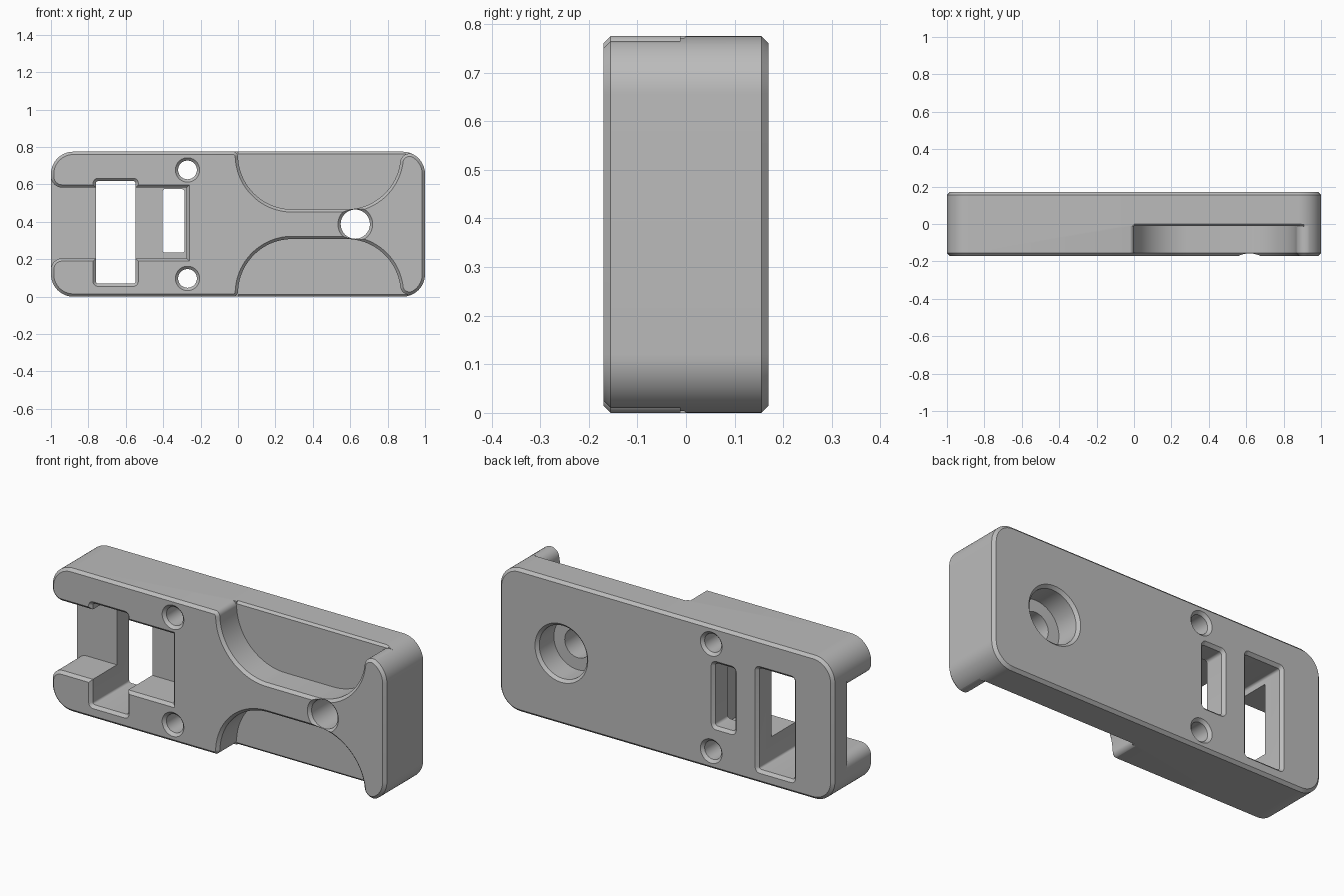
import bpy, bmesh, math

if "Cube" in bpy.data.objects:
    bpy.data.objects.remove(bpy.data.objects["Cube"])

H, D, C = 0.775, 0.17, 0.015      # height, half depth, chamfer
MID = H / 2


def arc(cx, cz, r, a0, a1, n=16):
    return [(cx + r * math.cos(math.radians(a0 + (a1 - a0) * i / n)),
             cz + r * math.sin(math.radians(a0 + (a1 - a0) * i / n))) for i in range(n + 1)]


def circle(cx, cz, r, n=48):
    return arc(cx, cz, r, 0, 360 - 360 / n, n - 1)


def rounded(x0, x1, z0, z1, r, n=12):
    return (arc(x1 - r, z1 - r, r, 0, 90, n) + arc(x0 + r, z1 - r, r, 90, 180, n)
            + arc(x0 + r, z0 + r, r, 180, 270, n) + arc(x1 - r, z0 + r, r, 270, 360, n))


def offset(pts, d):
    """Move a counter-clockwise outline outward by d with mitred corners."""
    out = []
    for i, (x, z) in enumerate(pts):
        ax, az = pts[i - 1]
        bx, bz = pts[(i + 1) % len(pts)]
        l1, l2 = math.hypot(x - ax, z - az), math.hypot(bx - x, bz - z)
        n1 = ((z - az) / l1, -(x - ax) / l1)
        n2 = ((bz - z) / l2, -(bx - x) / l2)
        k = d / max(0.3, 1 + n1[0] * n2[0] + n1[1] * n2[1])
        out.append((x + (n1[0] + n2[0]) * k, z + (n1[1] + n2[1]) * k))
    return out


def loft(name, pts, levels):
    """Solid from one x-z outline, with (y, outward offset) levels."""
    area = sum(pts[i - 1][0] * p[1] - p[0] * pts[i - 1][1] for i, p in enumerate(pts))
    if area < 0:
        pts = pts[::-1]
    bm = bmesh.new()
    rings = [[bm.verts.new((x, y, z)) for x, z in offset(pts, o)] for y, o in levels]
    bm.faces.new(rings[0])
    bm.faces.new(rings[-1][::-1])
    n = len(pts)
    for a, b in zip(rings, rings[1:]):
        for i in range(n):
            j = (i + 1) % n
            bm.faces.new((a[i], b[i], b[j], a[j]))
    bmesh.ops.recalc_face_normals(bm, faces=bm.faces)
    me = bpy.data.meshes.new(name)
    bm.to_mesh(me)
    bm.free()
    ob = bpy.data.objects.new(name, me)
    bpy.context.collection.objects.link(ob)
    return ob


# Chamfered block
body = loft("bracket_body", rounded(-1, 1, 0, H, 0.12, 16),
            [(-D, -C), (-D + C, 0), (D - C, 0), (D, -C)])
bpy.context.view_layer.objects.active = body
body.select_set(True)


def apply_cut(cutter):
    cutter.hide_render = True
    m = body.modifiers.new("cut", 'BOOLEAN')
    m.operation, m.solver, m.object = 'DIFFERENCE', 'EXACT', cutter
    bpy.ops.object.modifier_apply(modifier=m.name)
    bpy.data.objects.remove(cutter)


def cut(pts, y0=None, y1=None):
    """Cut an outline; an end left as None runs out through a chamfered mouth."""
    front = [(-D - 0.01, C + 0.01), (-D + C, 0)] if y0 is None else [(y0, 0)]
    back = [(D - C, 0), (D + 0.01, C + 0.01)] if y1 is None else [(y1, 0)]
    apply_cut(loft("cutter", pts, front + back))


# Finger recesses at top and bottom, with a horn at the right end
recess = ([(-0.06, 0.80)] + arc(-0.03, 0.747, 0.03, 90, 0, 8)
          + arc(0.29, 0.757, 0.29, 184, 270, 24) + arc(0.58, 0.757, 0.29, 270, 351, 24)
          + arc(0.917, 0.715, 0.05, 176, 70, 12) + [(0.97, 0.80), (0.97, 0.9), (-0.06, 0.9)])
for flip in (False, True):
    side = (lambda z: H - z) if flip else (lambda z: z)
    cut([(x, side(z)) for x, z in recess], y1=-0.012)
    # Chamfer along the exposed slab edge
    wedge = loft("edge_cutter", [(0.0, 0), (0.91, 0), (0.91, 1), (0.0, 1)], [(0, 0), (1, 0)])
    tri = [(-0.014, 0.761), (0.02, 0.795), (-0.014, 0.795)]
    bm = bmesh.new()
    ends = [[bm.verts.new((x, y, side(z))) for y, z in tri] for x in (0.0, 0.91)]
    bm.faces.new(ends[0])
    bm.faces.new(ends[1][::-1])
    for i in range(3):
        j = (i + 1) % 3
        bm.faces.new((ends[0][i], ends[1][i], ends[1][j], ends[0][j]))
    bmesh.ops.recalc_face_normals(bm, faces=bm.faces)
    bm.to_mesh(wedge.data)
    bm.free()
    apply_cut(wedge)

# Channel open to the left end, with rounded lobes
cut([(-1.1, 0.66)] + arc(-0.94, 0.643, 0.06, 180, 270, 10) + [(-0.275, 0.583), (-0.275, 0.205)]
    + arc(-0.94, 0.145, 0.06, 90, 180, 10) + [(-1.1, 0.13)], y1=0.05)

# Windows through the block
cut(rounded(-0.76, -0.548, 0.07, 0.618, 0.012, 5))
cut(rounded(-0.405, -0.285, 0.235, 0.575, 0.015, 5), y0=0.0)

# Screw holes and counterbored hole
for z in (MID - 0.29, MID + 0.29):
    cut(circle(-0.27, z, 0.05))
cut(circle(0.627, MID, 0.078))
cut(circle(0.627, MID, 0.143, 64), y0=0.03)

# Single grey finish
grey = bpy.data.materials.new("plain_grey")
grey.diffuse_color = (0.5, 0.5, 0.5, 1)
grey.use_nodes = True
grey.node_tree.nodes["Principled BSDF"].inputs["Base Color"].default_value = grey.diffuse_color
body.data.materials.clear()
body.data.materials.append(grey)
bpy.ops.object.shade_smooth_by_angle(angle=math.radians(30))
